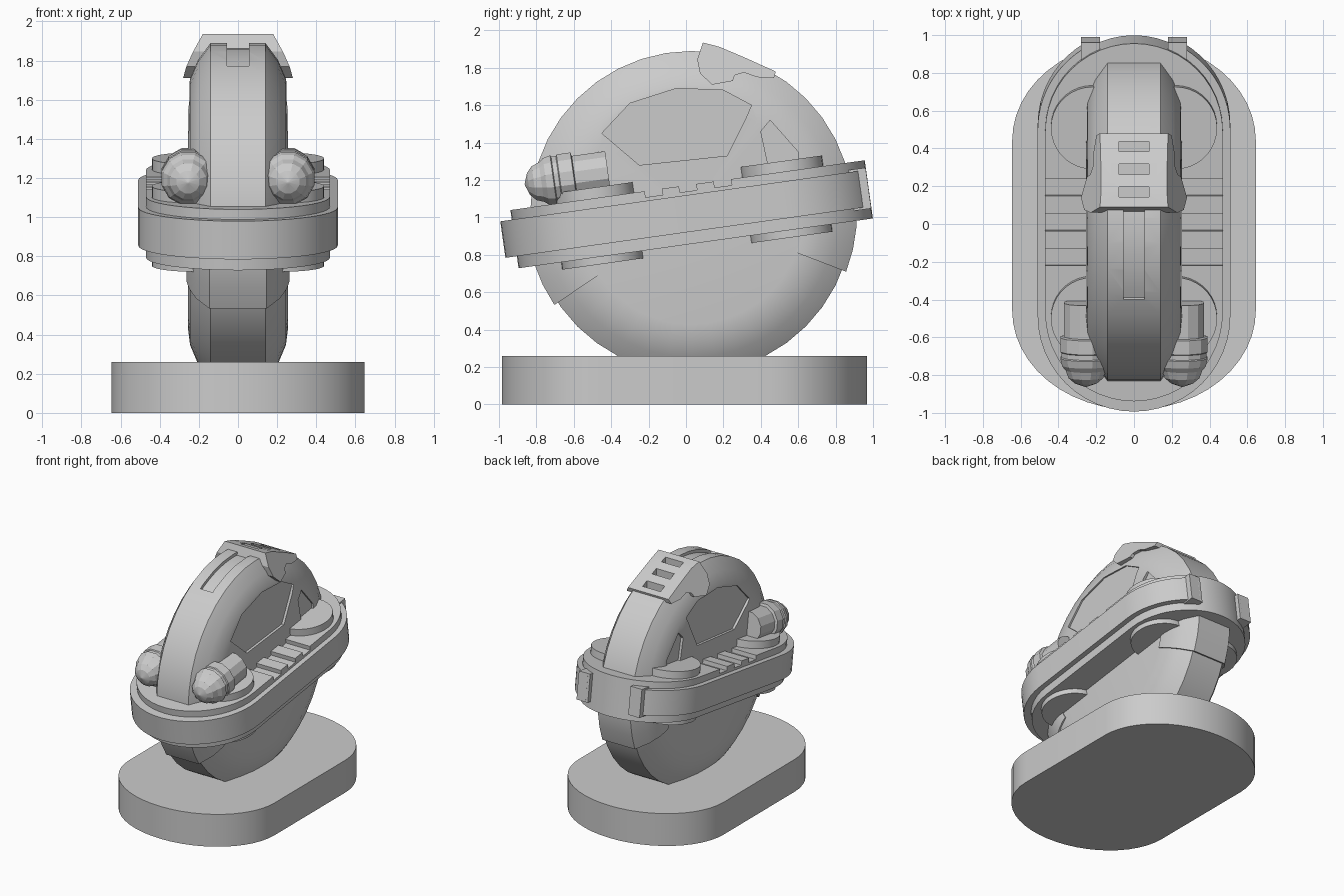
import bpy, bmesh, math
from mathutils import Matrix

if "Cube" in bpy.data.objects:
    bpy.data.objects.remove(bpy.data.objects["Cube"])

grey = bpy.data.materials.new("plain_grey")
grey.use_nodes = True
GREY = (0.6, 0.6, 0.6, 1)
grey.diffuse_color = GREY
grey.node_tree.nodes["Principled BSDF"].inputs["Base Color"].default_value = GREY

TILT = Matrix.Rotation(math.radians(8), 4, "X")
HUB = (0.03, 1.027)          # wheel centre in y, z
RIM = 0.863


def finish(name, bm, matrix=None):
    if matrix:
        bm.transform(matrix)
    bmesh.ops.recalc_face_normals(bm, faces=bm.faces[:])
    mesh = bpy.data.meshes.new(name)
    bm.to_mesh(mesh)
    bm.free()
    mesh.materials.append(grey)
    ob = bpy.data.objects.new(name, mesh)
    bpy.context.collection.objects.link(ob)
    return ob


def loft(name, loops, closed=False, matrix=None):
    """Skin a list of equal-length loops, capping the ends unless closed."""
    bm = bmesh.new()
    rings = [[bm.verts.new(p) for p in loop] for loop in loops]
    n = len(rings[0])
    pairs = list(zip(rings, rings[1:])) + ([(rings[-1], rings[0])] if closed else [])
    for a, b in pairs:
        for i in range(n):
            j = (i + 1) % n
            bm.faces.new((a[i], a[j], b[j], b[i]))
    if not closed:
        bm.faces.new(rings[0])
        bm.faces.new(rings[-1])
    return finish(name, bm, matrix)


def plate(name, outline, low, high, matrix=None):
    return loft(name, [[(x, y, z) for x, y in outline] for z in (low, high)], matrix=matrix)


def side_prism(name, outline, x0, x1):
    return loft(name, [[(x, y, z) for y, z in outline] for x in (x0, x1)])


def box(name, x, y, z, matrix=None):
    return plate(name, [(x[0], y[0]), (x[1], y[0]), (x[1], y[1]), (x[0], y[1])], *z, matrix=matrix)


def arc_solid(name, section, start, end, steps):
    """Sweep an (x, radius) section around the wheel axle, angles in degrees."""
    full = end - start >= 360
    loops = []
    for i in range(steps if full else steps + 1):
        a = math.radians(start + (end - start) * i / steps)
        loops.append([(x, HUB[0] + r * math.cos(a), HUB[1] + r * math.sin(a)) for x, r in section])
    return loft(name, loops, closed=full)


def arc(cx, cy, rx, ry, start, end, steps=24):
    angles = [math.radians(start + (end - start) * i / steps) for i in range(steps + 1)]
    return [(cx + rx * math.cos(a), cy + ry * math.sin(a)) for a in angles]


def disc(name, x, y, r, low, high):
    return plate(name, arc(x, y, r, r, 0, 350, 35), low, high, TILT)


def cut(targets, cutters):
    for ob in targets:
        for c in cutters:
            mod = ob.modifiers.new("cut", "BOOLEAN")
            mod.object, mod.operation, mod.solver = c, "DIFFERENCE", "EXACT"
        bpy.context.view_layer.update()
        graph = bpy.context.evaluated_depsgraph_get()
        mesh = bpy.data.meshes.new_from_object(ob.evaluated_get(graph))
        ob.modifiers.clear()
        ob.data = mesh
    for c in cutters:
        bpy.data.objects.remove(c)


def mirrored(half):
    return half + [(-x, r) for x, r in reversed(half)]


# Stand
stand = plate("stand", arc(0, 0.442, 0.645, 0.526, 0, 180) + arc(0, -0.458, 0.645, 0.526, 180, 360), 0, 0.26)

# Upright wheel with a chamfered rim
section = mirrored([(0.255, 0.02), (0.255, 0.6), (0.245, 0.68), (0.205, 0.775), (0.14, RIM)])
wheel = arc_solid("wheel", section, 0, 360, 40)

# Crest over the top of the wheel, flaring outward below its ridge
profile = [(0.06, 1.845), (0.09, 1.935), (0.18, 1.912), (0.33, 1.848), (0.48, 1.78), (0.47, 1.745),
           (0.38, 1.75), (0.31, 1.775), (0.26, 1.76), (0.25, 1.73), (0.14, 1.71), (0.075, 1.77)]


def flare(y, z):
    return 0.18 + 0.49 * (1.935 - 0.397 * (y - 0.09) - z)


crest = loft("crest", [[(s * flare(y, z), y, z) for y, z in profile] for s in (1, -1)])

# Slots in the crest, rim groove and recessed side panels
slots = []
for y in (0.17, 0.29, 0.41):
    z = 1.935 - 0.397 * (y - 0.09)
    slots.append(box("slot_cutter", (-0.08, 0.08), (y - 0.027, y + 0.027), (z - 0.045, z + 0.1)))
panels = [
    [(-0.45, 1.45), (-0.3, 1.61), (-0.05, 1.69), (0.2, 1.68), (0.35, 1.6), (0.32, 1.53), (0.22, 1.33), (-0.25, 1.28)],
    [(0.4, 1.46), (0.45, 1.52), (0.6, 1.35), (0.6, 1.23), (0.45, 1.23)],
]
recesses = [side_prism("panel_cutter", p, s * 0.235, s * 0.4) for p in panels for s in (1, -1)]
groove = arc_solid("groove_cutter", [(-0.055, 0.838), (0.055, 0.838), (0.055, 0.95), (-0.055, 0.95)], 82, 120, 10)
cut([wheel], recesses + [groove])
cut([wheel, crest], slots)

# Sleeves around the rim under the hull
sleeve = mirrored([(0.262, 0.6), (0.262, 0.64), (0.25, 0.7), (0.215, 0.79), (0.145, 0.885)])
front_sleeve = arc_solid("front_sleeve", sleeve, 190, 214, 3)
rear_sleeve = arc_solid("rear_sleeve", sleeve, -21, 3, 3)

# Tilted hull, notched along the upper edges
hull = plate("hull", arc(0, 0.658, 0.47, 0.47, 0, 180) + arc(0, -0.315, 0.47, 0.47, 180, 360), 0.846, 1.16, TILT)
notches = [box("notch_cutter", (s * 0.2, s * 0.6), (u, u + 0.093), (1.127, 1.3), TILT)
           for u in (-0.06, 0.125, 0.313) for s in (1, -1)]
cut([hull], notches)

# Outer bumper, open at the back and ended by clips
bumper_outline = (arc(0, 0.658, 0.51, 0.51, 113, 180, 14) + arc(0, -0.337, 0.51, 0.51, 180, 360)
                  + arc(0, 0.658, 0.51, 0.51, 0, 67, 14) + [(0.2, 0.9), (-0.2, 0.9)])
bumper = plate("bumper", bumper_outline, 0.911, 1.108, TILT)

# Paired fittings
for side, s in (("left", 1), ("right", -1)):
    box(side + "_clip", (s * 0.18, s * 0.28), (1.0, 1.127), (0.9, 1.12), TILT)
    for end, u in (("front", -0.335), ("rear", 0.684)):
        disc(f"{side}_{end}_upper_pad", s * 0.22, u, 0.22, 1.1, 1.217)
        disc(f"{side}_{end}_lower_pad", s * 0.22, u, 0.22, 0.806, 0.9)
    # Forward lamp: barrel, collar and domed nose
    stations = [(-0.24, 0.12), (-0.42, 0.12), (-0.425, 0.14), (-0.5, 0.14), (-0.505, 0.132), (-0.53, 0.132),
                (-0.535, 0.14), (-0.575, 0.13), (-0.6, 0.11), (-0.64, 0.095), (-0.67, 0.06), (-0.69, 0.004)]
    loft(side + "_lamp", [[(x + s * 0.255, u, z + 1.285) for x, z in arc(0, 0, r, r, 15, 345, 11)]
                          for u, r in stations], matrix=TILT)

# Smooth the rounded walls, keep hard edges
bpy.ops.object.select_all(action="DESELECT")
for ob in bpy.context.collection.objects:
    if ob.type == "MESH":
        ob.select_set(True)
        bpy.context.view_layer.objects.active = ob
bpy.ops.object.shade_smooth_by_angle(angle=math.radians(16))
